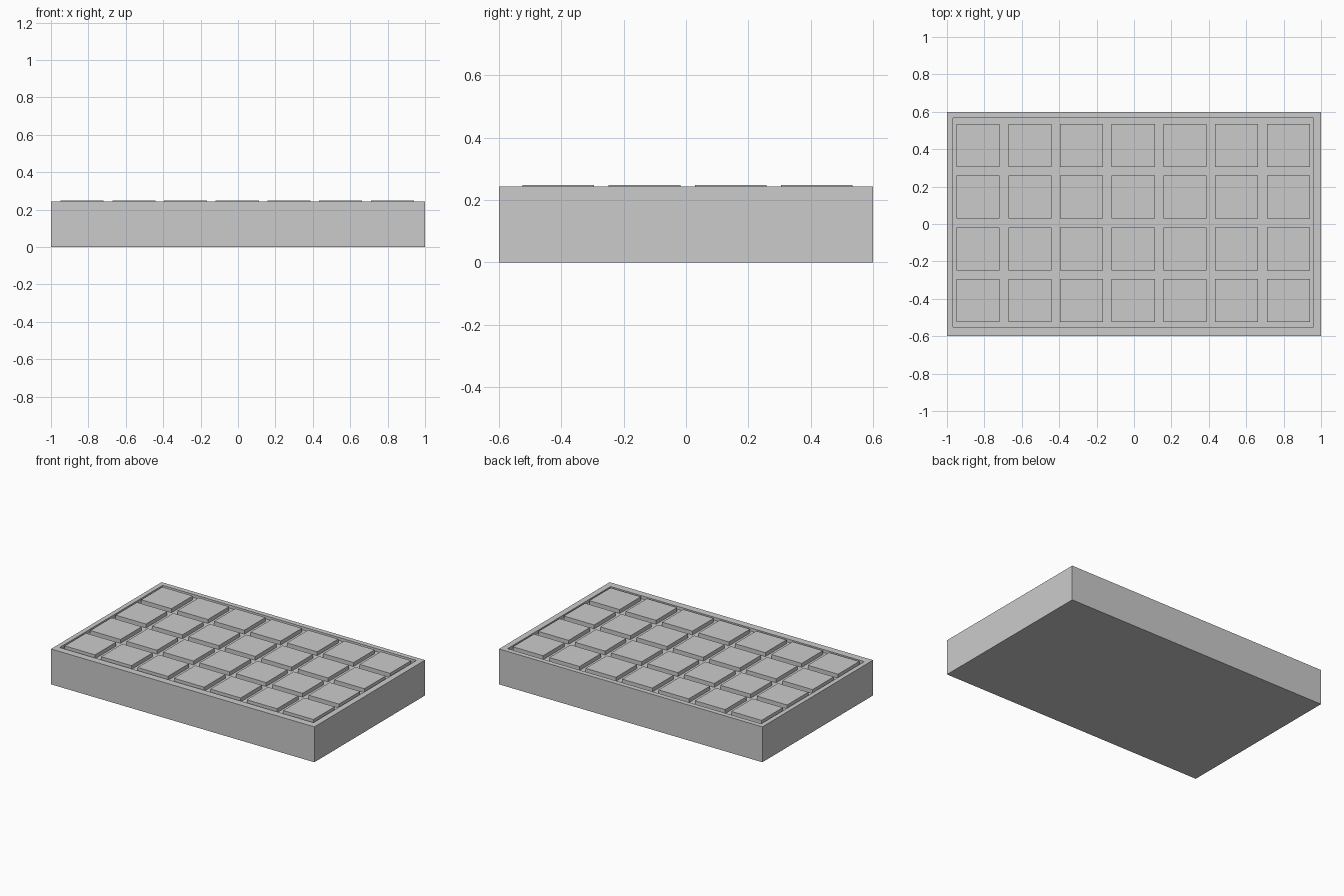
import bpy, bmesh

if "Cube" in bpy.data.objects:
    bpy.data.objects.remove(bpy.data.objects["Cube"])

RIM_Z, FLOOR_Z, KEY_Z = 0.243, 0.222, 0.249


def finish(name, bm):
    bmesh.ops.recalc_face_normals(bm, faces=bm.faces)
    mesh = bpy.data.meshes.new(name)
    bm.to_mesh(mesh)
    bm.free()
    obj = bpy.data.objects.new(name, mesh)
    bpy.context.collection.objects.link(obj)
    return obj


def ring(bm, x0, x1, y0, y1, z):
    return [bm.verts.new((x, y, z)) for x, y in ((x0, y0), (x1, y0), (x1, y1), (x0, y1))]


def skin(bm, rings):
    # Closed shell through a stack of rectangles
    for a, b in zip(rings, rings[1:]):
        for i in range(4):
            j = (i + 1) % 4
            bm.faces.new((a[i], a[j], b[j], b[i]))
    bm.faces.new(rings[0])
    bm.faces.new(rings[-1])


# Tray: solid slab with a shallow recess in its top
bm = bmesh.new()
outer = (-1, 1, -0.6, 0.6)
inner = (-0.968, 0.959, -0.551, 0.566)
skin(bm, [ring(bm, *outer, 0), ring(bm, *outer, RIM_Z),
          ring(bm, *inner, RIM_Z), ring(bm, *inner, FLOOR_Z)])
finish("tray", bm)

# Tiles: 7 x 4 grid of square blocks standing in the recess
SIZE, PITCH = 0.23, 0.2765
for row in range(4):
    for col in range(7):
        cx = -0.004 + (col - 3) * PITCH
        cy = 0.005 + (row - 1.5) * PITCH
        h = SIZE / 2
        square = (cx - h, cx + h, cy - h, cy + h)
        bm = bmesh.new()
        skin(bm, [ring(bm, *square, FLOOR_Z), ring(bm, *square, KEY_Z)])
        finish(f"tile_{row + 1}_{col + 1}", bm)
